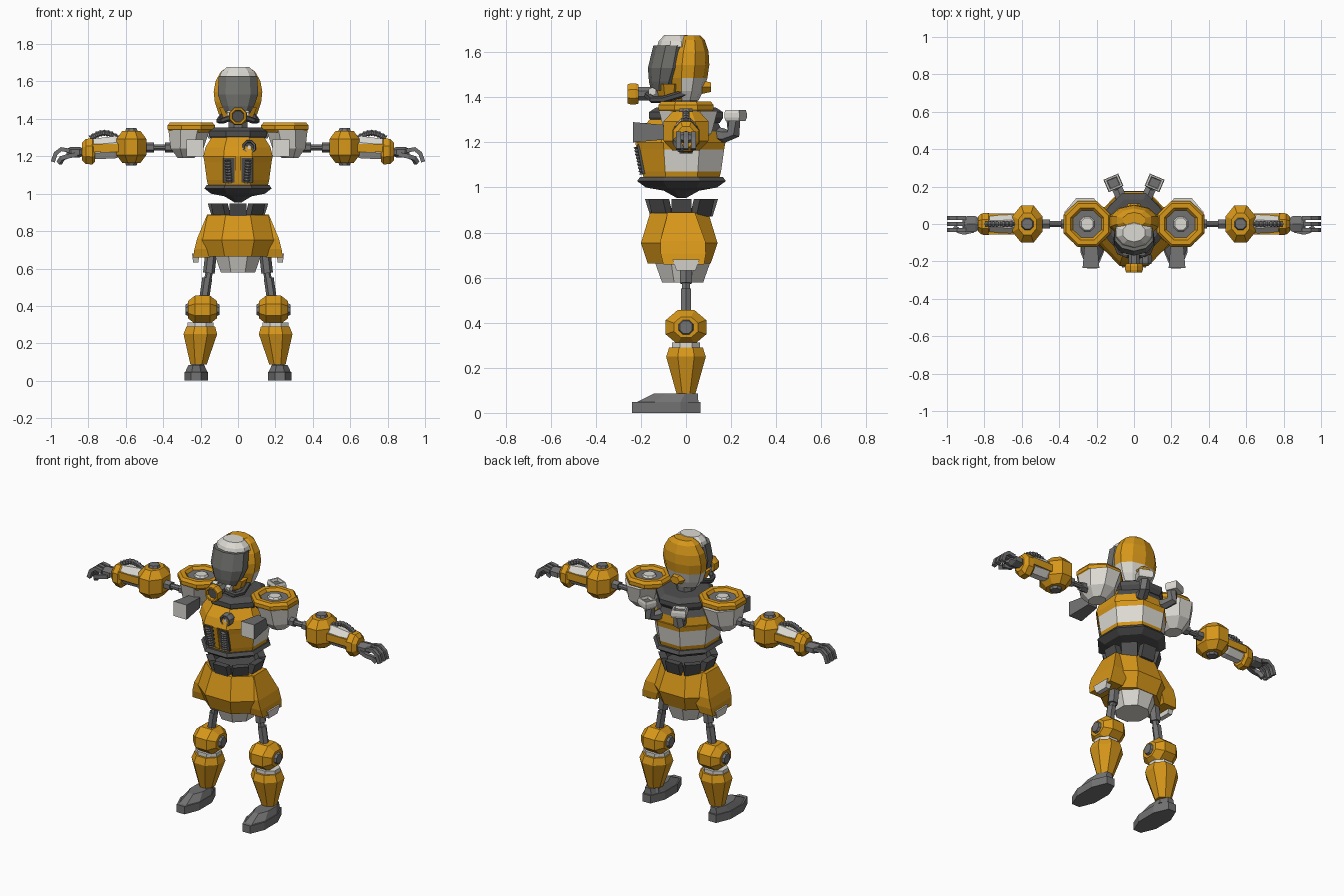
import bpy, bmesh, math
from mathutils import Vector, Matrix

default_cube = bpy.data.objects.get("Cube")
if default_cube:
    bpy.data.objects.remove(default_cube)


def material(name, *rgb):
    mat = bpy.data.materials.new(name)
    mat.use_nodes = True
    mat.diffuse_color = (*rgb, 1)
    mat.node_tree.nodes["Principled BSDF"].inputs["Base Color"].default_value = (*rgb, 1)
    return mat


ORANGE = material("orange paint", .68, .31, .01)
WHITE = material("off white paint", .72, .7, .65)
GREY = material("grey metal", .17, .17, .17)
DARK = material("dark metal", .08, .08, .08)
VISOR = material("visor glass", .16, .16, .15)

# Shared profiles: (position along the axis, scale), both relative to the half size
FLAT = [(-1, 1), (1, 1)]
TAPER = [(-1, 1), (1, .7)]
FLARE = [(-1, .7), (1, 1)]
DRUM = [(-1, .6), (-.5, 1), (.5, 1), (1, .6)]
CUP = [(-1, .4), (-.3, .8), (1, 1)]
DOME = [(-1, 1), (0, .9), (1, .6)]
RECESS = [(-1, .9), (-.4, 1), (.4, 1), (1, .9), (1, .7), (.4, .6)]


def skin(name, colour, rings, pair, core=None):
    """Close a stack of rings; core colours the last cap, pair makes left and right."""
    for prefix, mirrored in (("left_", False), ("right_", True)) if pair else (("", False),):
        bm = bmesh.new()
        loops = [[bm.verts.new(point) for point in ring] for ring in rings]
        for lower, upper in zip(loops, loops[1:]):
            for i in range(len(lower)):
                bm.faces.new((lower[i - 1], lower[i], upper[i], upper[i - 1]))
        bm.faces.new(loops[0])
        last_cap = bm.faces.new(loops[-1])
        bmesh.ops.recalc_face_normals(bm, faces=bm.faces)
        bm.normal_update()
        mesh = bpy.data.meshes.new(prefix + name)
        used = []
        for face in bm.faces:
            mat = colour(face.calc_center_median(), face.normal) if callable(colour) else colour
            if core and face == last_cap:
                mat = core
            if mat not in used:
                used.append(mat)
                mesh.materials.append(mat)
            face.material_index = used.index(mat)
        if mirrored:
            for vert in bm.verts:
                vert.co.x = -vert.co.x
            bmesh.ops.reverse_faces(bm, faces=bm.faces)
        bm.to_mesh(mesh)
        bm.free()
        bpy.context.collection.objects.link(bpy.data.objects.new(prefix + name, mesh))


def polygon(sides):
    """Regular polygon with flat sides at distance one."""
    angles = [(i + .5) * math.tau / sides for i in range(sides)]
    reach = 1 / math.cos(math.pi / sides)
    return [(reach * math.cos(a), reach * math.sin(a)) for a in angles]


def solid(name, colour, at, size, shape=FLAT, axis="Z", sides=8, lean=(0, 0, 0),
          turn=0, core=None, pair=False):
    """Faceted solid about a centre; size is the half extent, lean shears it along the axis."""
    k = "XYZ".index(axis)
    spin = Matrix.Rotation(turn, 3, "Z")
    rings = []
    for t, scale in shape:
        ring = []
        for u, v in polygon(sides):
            p = Vector((0, 0, 0))
            p[k], p[(k + 1) % 3], p[(k + 2) % 3] = t, u * scale, v * scale
            p = Matrix.Diagonal(Vector(size)) @ p + Vector(lean) * t
            ring.append(Vector(at) + spin @ p)
        rings.append(ring)
    skin(name, colour, rings, pair, core)


def tube(name, colour, path, radius, sides=6, ribs=False, pair=True):
    """Tube along a path; ribs makes every other ring wider."""
    path = [Vector(p) for p in path]
    rings = []
    for i, p in enumerate(path):
        heading = path[min(i + 1, len(path) - 1)] - path[max(i - 1, 0)]
        q = heading.to_track_quat("Z", "Y")
        r = radius * (1.4 if ribs and i % 2 == 0 else 1)
        rings.append([p + q @ Vector((u * r, v * r, 0)) for u, v in polygon(sides)])
    skin(name, colour, rings, pair)


STEPS = [i / 16 for i in range(17)]


# Head
def helmet_colour(centre, normal):
    return WHITE if centre.z < 1.47 and normal.y > -.5 else ORANGE


solid("helmet_shell", helmet_colour, at=(0, .01, 1.53), size=(.13, .088, .145), sides=10, lean=(0, .01, 0),
      shape=[(-1, .6), (-.7, .8), (-.3, .95), (.1, 1), (.5, .92), (.85, .7), (1, .45)])
solid("visor", VISOR, at=(0, -.085, 1.53), size=(.108, .08, .1), sides=10, lean=(0, .02, 0),
      shape=[(-1, .6), (-.6, .8), (0, 1), (1, .95)])
solid("visor_cap", WHITE, at=(0, -.045, 1.65), size=(.1, .08, .027), shape=DOME, sides=10)
solid("jaw_guard", ORANGE, at=(0, -.075, 1.42), size=(.1, .06, .04), shape=CUP)
solid("nape_pod", ORANGE, at=(0, .09, 1.445), size=(.04, .02, .03), shape=TAPER, axis="Y", sides=6)
solid("respirator_neck", GREY, at=(0, -.16, 1.415), size=(.03, .06, .03), axis="Y")
solid("respirator", ORANGE, at=(0, -.235, 1.415), size=(.047, -.025, .047), shape=RECESS, axis="Y", core=DARK)
solid("respirator_knob", WHITE, at=(.045, -.15, 1.425), size=(.015, .017, .017), axis="X", sides=6, pair=True)
tube("breathing_hose", DARK, [(.03, -.17, 1.41), (.08, -.15, 1.39), (.1, -.1, 1.39), (.08, 0, 1.42)], radius=.014)
solid("neck", GREY, at=(0, 0, 1.38), size=(.05, .05, .05))


# Torso
def lower_torso_colour(centre, normal):
    return WHITE if 1.08 < centre.z < 1.17 and normal.y > -.5 else ORANGE


def upper_torso_colour(centre, normal):
    return DARK if centre.z > 1.25 and normal.y > .2 else ORANGE


solid("lower_torso", lower_torso_colour, at=(0, -.02, 1.12), size=(.185, .195, .08),
      shape=[(-1, .86), (-.6, .9), (.6, .97), (1, 1)])
solid("upper_torso", upper_torso_colour, at=(0, -.02, 1.26), size=(.185, .195, .06), lean=(0, .01, 0),
      shape=[(-1, 1), (-.2, .94), (1, .7)])
solid("collar", DARK, at=(0, 0, 1.32), size=(.155, .165, .035), shape=[(-1, .9), (-.3, 1), (.4, 1), (1, .8)])
solid("belt", DARK, at=(0, -.02, 1), size=(.18, .197, .047),
      shape=[(-1, .1), (-.3, .4), (0, .8), (.6, 1), (1, .93)])
solid("chest_slot", DARK, at=(.05, -.2, 1.125), size=(.03, .006, .065), sides=4, lean=(0, -.012, 0), pair=True)
tube("chest_tube", GREY, [(.045 + .01 * t, -.19 - .025 * t, 1.06 + .12 * t) for t in STEPS],
     radius=.012, ribs=True)
solid("chest_ridge", ORANGE, at=(0, -.2, 1.13), size=(.014, .012, .07), sides=4, lean=(0, -.013, 0))
solid("chest_gauge", GREY, at=(.06, -.19, 1.25), size=(.036, -.025, .036), shape=RECESS, axis="Y", core=DARK)
solid("gauge_centre", WHITE, at=(.06, -.2, 1.25), size=(.01, .01, .01), axis="Y", sides=6)

# Back exhausts
tube("exhaust_pipe", GREY, [(.06, .11, 1.24), (.08, .17, 1.23), (.1, .21, 1.24), (.1, .21, 1.32)], radius=.028)
solid("exhaust_mouth", WHITE, at=(.11, .22, 1.32), size=(.043, .036, .024), shape=RECESS, sides=4,
      turn=-.4, core=GREY, pair=True)

# Shoulders
solid("shoulder_pad", ORANGE, at=(.25, 0, 1.355), size=(.126, .122, .027), shape=RECESS, core=GREY, pair=True)
solid("shoulder_fan_hub", WHITE, at=(.25, 0, 1.367), size=(.045, .045, .01), shape=TAPER, pair=True)
solid("shoulder_shell", WHITE, at=(.27, .01, 1.265), size=(.11, .13, .075), shape=CUP, lean=(-.008, 0, 0), pair=True)
solid("front_vent", GREY, at=(.23, -.16, 1.245), size=(.045, -.075, .045), shape=FLARE, axis="Y", sides=4,
      core=WHITE, pair=True)

# Arms
solid("upper_arm_rod", GREY, at=(.42, 0, 1.247), size=(.09, .015, .015), axis="X", pair=True)
for x in (.36, .48):
    solid("upper_arm_joint", GREY, at=(x, 0, 1.247), size=(.03, .024, .024), axis="X", sides=6, pair=True)
solid("elbow", ORANGE, at=(.57, 0, 1.25), size=(.08, .1, .086), shape=DRUM, pair=True)
solid("elbow_hub", GREY, at=(.57, 0, 1.25), size=(.046, .046, .1), shape=DRUM, pair=True)
solid("forearm", WHITE, at=(.7, 0, 1.245), size=(.08, .05, .06), axis="X", lean=(0, 0, -.006), pair=True,
      shape=[(-1, .85), (-.5, 1), (1, .9)])
for y in (-.046, .046):
    solid("forearm_rail", ORANGE, at=(.71, y, 1.245), size=(.07, .009, .022), axis="X", sides=4, pair=True)
tube("forearm_tube", GREY, [(.64 + .15 * t, 0, 1.295 + .03 * math.sin(math.pi * t)) for t in STEPS],
     radius=.011, ribs=True)
solid("wrist_cuff", ORANGE, at=(.8, 0, 1.226), size=(.035, .06, .07), axis="X", pair=True,
      shape=[(-1, .8), (-.6, 1), (.4, .95), (1, .65)])
solid("palm", GREY, at=(.87, 0, 1.222), size=(.046, .042, .025), shape=DRUM, axis="X", sides=6, pair=True)
for y in (-.033, 0, .033):
    tube("finger", GREY, [(.9, y, 1.23), (.945, y, 1.238), (.975, y, 1.215), (.99, y, 1.17)], radius=.011, sides=4)
tube("thumb", GREY, [(.86, -.035, 1.21), (.91, -.045, 1.2), (.94, -.035, 1.19), (.955, -.02, 1.165)],
     radius=.012, sides=4)

# Waist crown and skirt
for i in range(8):
    angle = i * math.tau / 8
    solid("waist_slat", DARK, at=(.13 * math.cos(angle), .13 * math.sin(angle) - .02, .91),
          size=(.02, .045, .038), sides=4, lean=(.012, 0, 0), turn=angle)
solid("waist_core", DARK, at=(0, -.02, .885), size=(.11, .11, .025))
solid("skirt", ORANGE, at=(0, -.03, .775), size=(.21, .17, .112), shape=[(-1, .82), (-.2, 1), (1, .76)])
solid("hip_flap", ORANGE, at=(.165, -.015, .773), size=(.05, .1, .115), sides=4, lean=(-.03, -.005, 0),
      shape=[(-1, .9), (-.6, 1), (-.1, 1), (1, .6)], pair=True)
solid("pelvis", WHITE, at=(0, -.015, .633), size=(.13, .13, .055), shape=FLARE)
solid("hip_guard", WHITE, at=(.226, 0, .656), size=(.02, .06, .024), shape=FLARE, sides=4, pair=True)

# Legs
tube("thigh_block", GREY, [(.142, 0, .7), (.156, 0, .575)], radius=.027)
tube("thigh_rod", GREY, [(.15, 0, .6), (.17, 0, .5)], radius=.017)
tube("thigh_sleeve", GREY, [(.164, 0, .55), (.182, 0, .43)], radius=.023)
solid("knee", ORANGE, at=(.19, 0, .38), size=(.078, .09, .076), shape=DRUM, axis="X", pair=True)
solid("knee_hub", GREY, at=(.19, 0, .38), size=(.092, .046, .046), shape=DRUM, axis="X", pair=True)
solid("calf_collar", WHITE, at=(.2, 0, .285), size=(.07, .062, .027), pair=True)
solid("shin", ORANGE, at=(.205, 0, .188), size=(.09, .088, .102), lean=(-.006, 0, 0), pair=True,
      shape=[(-1, .48), (.6, 1), (1, .85)])
solid("ankle", GREY, at=(.215, 0, .08), size=(.04, .034, .025), shape=TAPER, pair=True)
solid("foot_sole", GREY, at=(.224, -.087, .024), size=(.063, .152, .024), pair=True)
solid("foot_instep", GREY, at=(.223, -.065, .065), size=(.06, .14, .02), shape=TAPER, lean=(0, .02, 0), pair=True)
